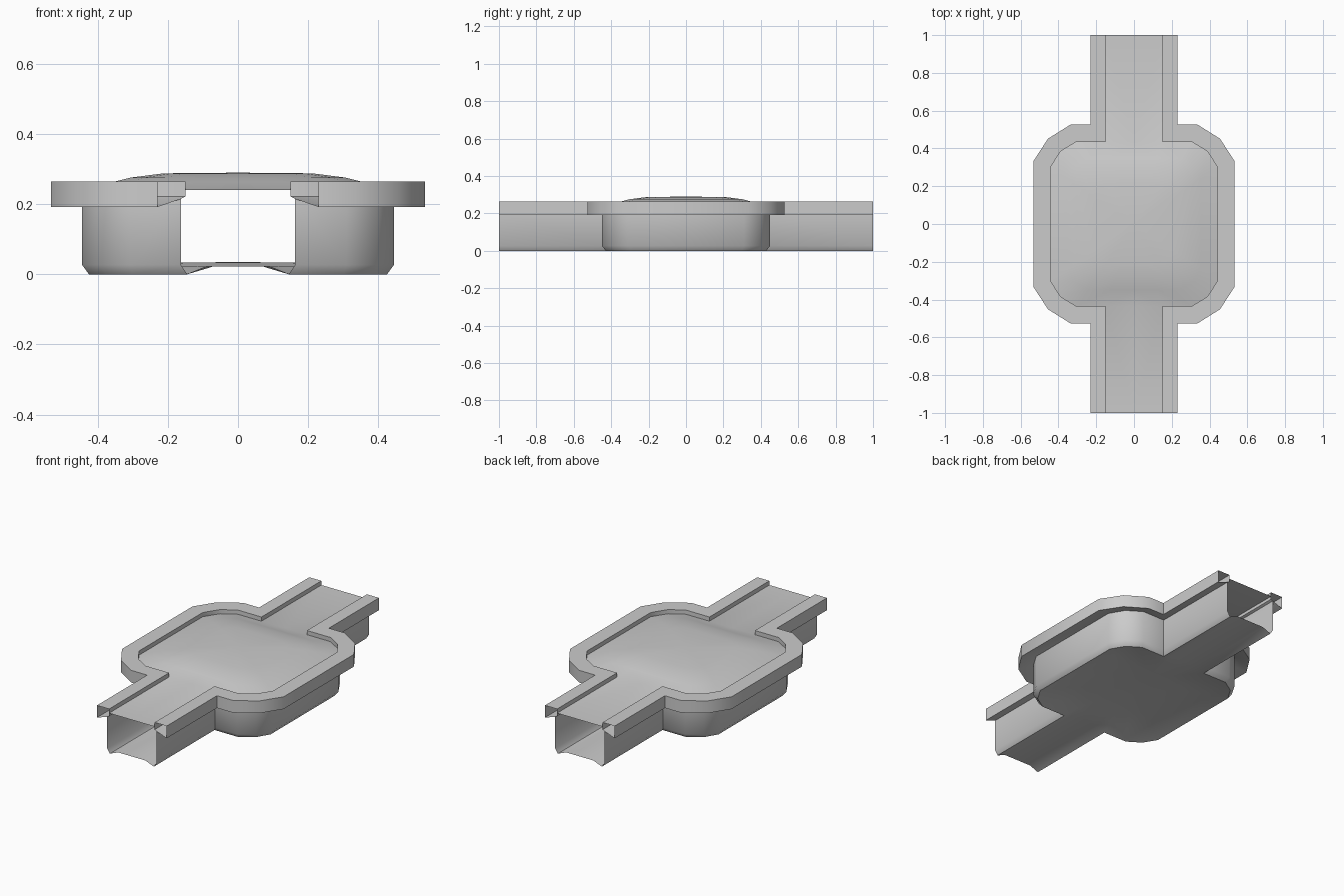
import bpy
import bmesh
import math

cube = bpy.data.objects.get("Cube")
if cube:
    bpy.data.objects.remove(cube)

grey = bpy.data.materials.new("plain grey")
grey.use_nodes = True
COLOR = (0.6, 0.6, 0.6, 1)
grey.diffuse_color = COLOR
grey.node_tree.nodes["Principled BSDF"].inputs["Base Color"].default_value = COLOR


def mirror_y(points):
    return points + [(x, -y) for x, y in reversed(points)]


def outline(neck, corners):
    """Half plan: straight duct, chamber with bevelled corners, straight duct."""
    depth = corners[0][1]
    return mirror_y([(neck, 1), (neck, depth)] + corners)


def at(points, z):
    return [(x, y, z) for x, y in points]


def part(name, *strips):
    """Skin each strip of matching rows, then mirror the half across x."""
    bm = bmesh.new()
    for rows in strips:
        grid = [[bm.verts.new(p) for p in row] for row in rows]
        for a, b in zip(grid, grid[1:]):
            for i in range(len(a) - 1):
                bm.faces.new((a[i], b[i], b[i + 1], a[i + 1]))
    bmesh.ops.remove_doubles(bm, verts=bm.verts, dist=0.0005)
    mesh = bpy.data.meshes.new(name)
    bm.to_mesh(mesh)
    bm.free()
    mesh.materials.append(grey)
    obj = bpy.data.objects.new(name, mesh)
    bpy.context.collection.objects.link(obj)
    mod = obj.modifiers.new("Mirror", "MIRROR")
    mod.merge_threshold = 0.0005
    bpy.ops.object.select_all(action="DESELECT")
    obj.select_set(True)
    bpy.context.view_layer.objects.active = obj
    bpy.ops.object.shade_smooth_by_angle(angle=math.radians(42))
    return obj


# Plan outlines, from the floor edge out to the rim
base = outline(0.145, [(0.30, 0.428), (0.378, 0.378), (0.425, 0.30)])
wall = outline(0.163, [(0.31, 0.45), (0.395, 0.395), (0.445, 0.31)])
outer = outline(0.23, [(0.335, 0.527), (0.455, 0.452), (0.533, 0.332)])
inner = outline(0.15, [(0.305, 0.435), (0.388, 0.385), (0.443, 0.30)])

# Side walls with a chamfered foot
part("side_walls", [at(base, 0), at(wall, 0.027), at(wall, 0.215)])

# Hollow rim, open at the duct ends
part("rim", [at(wall, 0.215), at(outer, 0.192), at(outer, 0.265),
             at(inner, 0.265), at(inner, 0.222), at(wall, 0.215)])


def dome(edge, levels):
    """Rows that shrink the chamber outline to its centre at given heights."""
    return [[(x * s, y * s, z) for x, y in edge] for s, z in levels]


def duct(profile, depth, side):
    """Straight duct panel, from a list of (x, z) points."""
    ends = (1, depth) if side > 0 else (-depth, -1)
    return [[(x, y, z) for y in ends] for x, z in profile]


# Lid: flat over the ducts, gently domed over the chamber
lid_depth = inner[1][1]
lid_edge = [(0, lid_depth)] + inner[1:-1] + [(0, -lid_depth)]
lid_levels = [(1, 0.24), (0.8, 0.264), (0.69, 0.276), (0.48, 0.288), (0, 0.29)]
lid_profile = [(0.15, 0.24), (0, 0.24)]
part("lid", dome(lid_edge, lid_levels),
     duct(lid_profile, lid_depth, 1), duct(lid_profile, lid_depth, -1))

# Floor: raised channel along the ducts, hollowed up under the chamber
floor_depth = base[1][1]
RAISE = 0.022
floor_edge = ([(0, floor_depth), (0.09, floor_depth)] + base[1:-1]
              + [(0.09, -floor_depth), (0, -floor_depth)])
floor_rows = dome(floor_edge, [(0, 0.035), (0.5, 0.033), (0.8, 0.022), (1, 0)])
for i in (0, 1, -2, -1):
    x, y, _ = floor_rows[-1][i]
    floor_rows[-1][i] = (x, y, RAISE)
floor_profile = [(0, RAISE), (0.09, RAISE), (0.145, 0)]
part("floor", floor_rows,
     duct(floor_profile, floor_depth, 1), duct(floor_profile, floor_depth, -1))
